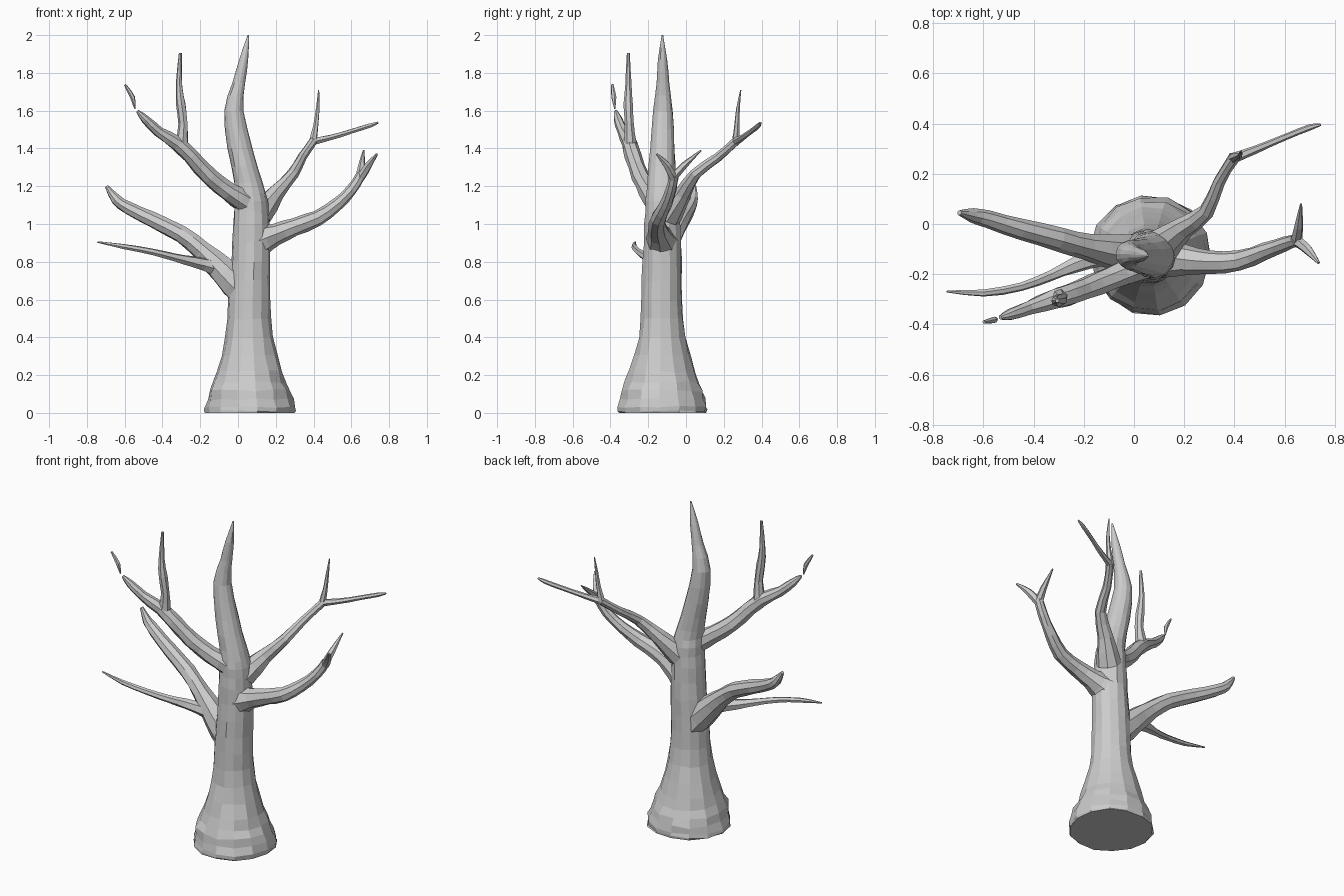
import bpy, bmesh, math, random
from mathutils import Vector

random.seed(7)


def smooth_path(pts, steps):
    """Catmull-Rom through (x, y, z, radius) points."""
    p = [Vector(q) for q in pts]
    p = [p[0] * 2 - p[1]] + p + [p[-1] * 2 - p[-2]]
    out = []
    for i in range(1, len(p) - 2):
        a, b, c, d = p[i - 1:i + 3]
        for k in range(steps):
            t = k / steps
            out.append(0.5 * (2 * b + (c - a) * t + (2 * a - 5 * b + 4 * c - d) * t * t
                              + (3 * b - a - 3 * c + d) * t ** 3))
    return out + [p[-2]]


def limb(name, pts, sides, steps=2, rough=0.07, upright=False):
    """Faceted tapered tube with slightly irregular bark."""
    path = smooth_path(pts, steps)
    bm = bmesh.new()
    rings, u = [], Vector((0.3, 1, 0.1))
    n = len(path)
    for i, q in enumerate(path):
        d = (path[min(i + 1, n - 1)] - path[max(i - 1, 0)]).to_3d().normalized()
        if upright:
            d = Vector((0, 0, 1))
        u = (u - d * u.dot(d)).normalized()
        v = d.cross(u)
        ring = []
        for k in range(sides):
            a = 2 * math.pi * k / sides
            r = max(q.w, 0.003) * (1.02 + random.uniform(-rough, rough))
            co = q.to_3d() + (u * math.cos(a) + v * math.sin(a)) * r
            if 0 < i < n - 1:
                co += d * random.uniform(-rough, rough) * q.w
            co.z = max(co.z, 0)
            ring.append(bm.verts.new(co))
        rings.append(ring)
    for a, b in zip(rings, rings[1:]):
        for k in range(sides):
            m = (k + 1) % sides
            bm.faces.new((a[k], a[m], b[m], b[k]))
    bm.faces.new(rings[0][::-1])
    bm.faces.new(rings[-1])
    bmesh.ops.recalc_face_normals(bm, faces=bm.faces)
    me = bpy.data.meshes.new(name)
    bm.to_mesh(me)
    bm.free()
    ob = bpy.data.objects.new(name, me)
    bpy.context.collection.objects.link(ob)
    return ob


# Trunk with flared foot and pointed leader
limb("trunk", [
    (.065, -.125, 0, .235), (.065, -.125, .03, .232), (.06, -.125, .12, .212), (.06, -.125, .22, .172),
    (.06, -.127, .4, .123), (.06, -.128, .6, .108), (.068, -.125, .8, .103),
    (.072, -.125, 1.0, .095), (.07, -.125, 1.12, .088), (.055, -.128, 1.22, .075),
    (.012, -.125, 1.4, .065), (-.022, -.122, 1.6, .051), (.005, -.122, 1.75, .033),
    (.03, -.124, 1.87, .024), (.055, -.125, 2.0, .004)], 14, rough=0.035, upright=True)

# Lower right branch and its forked tip
limb("lower_right_branch", [
    (.11, -.13, .91, .085), (.2, -.14, .945, .06), (.3, -.15, .985, .046), (.42, -.145, 1.03, .042),
    (.52, -.11, 1.10, .034), (.6, -.08, 1.18, .028), (.65, -.063, 1.26, .026)], 8)
limb("lower_right_twig_back", [
    (.645, -.065, 1.25, .024), (.655, -.01, 1.31, .018), (.665, .08, 1.39, .004)], 6)
limb("lower_right_twig_front", [
    (.645, -.065, 1.24, .024), (.69, -.10, 1.31, .02), (.735, -.155, 1.37, .006)], 6)

# Upper right branch and its twigs
limb("upper_right_branch", [
    (.11, -.09, 1.05, .075), (.2, -.015, 1.16, .045), (.29, .05, 1.265, .031),
    (.34, .17, 1.355, .024), (.40, .268, 1.44, .023)], 8)
limb("upper_right_twig_up", [
    (.395, .262, 1.43, .022), (.412, .27, 1.52, .014), (.422, .275, 1.61, .01),
    (.427, .29, 1.71, .003)], 6)
limb("upper_right_twig_out", [
    (.39, .26, 1.435, .022), (.48, .295, 1.455, .016), (.6, .345, 1.49, .013),
    (.7, .385, 1.522, .012), (.742, .395, 1.537, .005)], 6)

# Lower left branch and its side twig
limb("lower_left_branch", [
    (.03, -.12, .64, .085), (-.07, -.112, .74, .075), (-.19, -.09, .86, .052), (-.3, -.06, .945, .046),
    (-.45, -.02, 1.02, .041), (-.58, .02, 1.085, .034), (-.645, .035, 1.13, .028),
    (-.695, .045, 1.2, .01)], 8)
limb("lower_left_twig", [
    (-.11, -.12, .77, .045), (-.24, -.165, .80, .03), (-.33, -.205, .822, .022),
    (-.45, -.25, .852, .017), (-.6, -.275, .88, .014), (-.745, -.268, .905, .004)], 6)

# Upper left branch, its vertical shoot and the detached tip
limb("upper_left_branch", [
    (.05, -.15, 1.11, .065), (-.05, -.2, 1.175, .05), (-.15, -.24, 1.25, .046),
    (-.25, -.28, 1.36, .043), (-.32, -.3, 1.425, .04), (-.42, -.335, 1.49, .028),
    (-.49, -.36, 1.555, .023), (-.532, -.372, 1.597, .009)], 8)
limb("upper_left_shoot", [
    (-.3, -.295, 1.42, .036), (-.29, -.3, 1.53, .024), (-.302, -.305, 1.63, .025),
    (-.312, -.305, 1.74, .017), (-.305, -.305, 1.905, .008)], 7)
limb("upper_left_tip", [
    (-.546, -.377, 1.61, .003), (-.558, -.382, 1.67, .013), (-.598, -.39, 1.738, .006)], 6)
